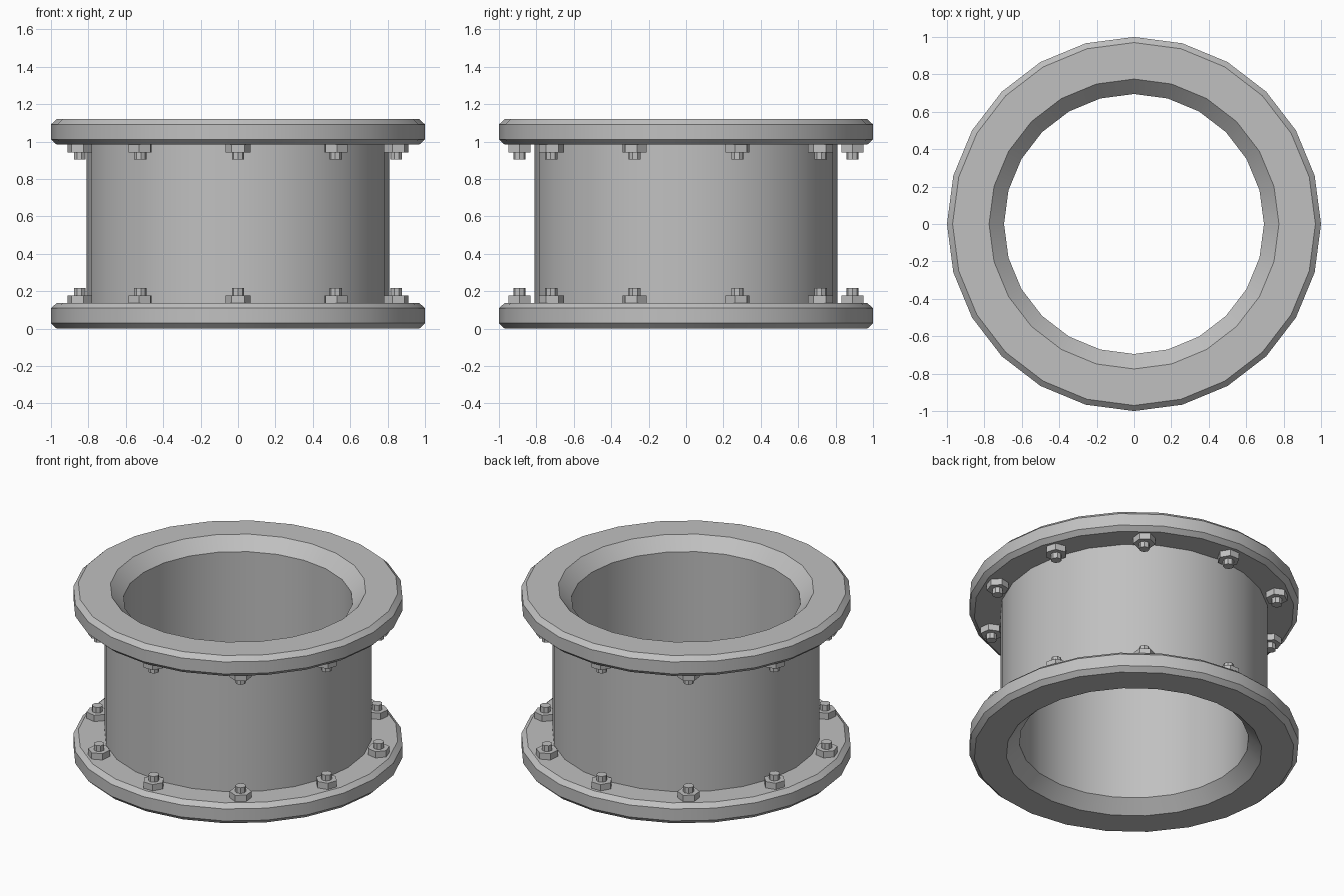
import bpy, bmesh, math
from mathutils import Matrix

HEIGHT = 1.12
SIDES = 24
BOLTS = 10
FLANGE = 0.136   # flange thickness
BORE, WALL, RING = 0.695, 0.81, 0.89

cube = bpy.data.objects.get("Cube")
if cube:
    bpy.data.objects.remove(cube, do_unlink=True)

steel = bpy.data.materials.new("grey steel")
steel.use_nodes = True
grey = (0.53, 0.53, 0.53, 1)
steel.diffuse_color = grey
steel.node_tree.nodes["Principled BSDF"].inputs["Base Color"].default_value = grey


def finish(bm, name):
    """Turn a bmesh into a shaded, coloured object."""
    bmesh.ops.recalc_face_normals(bm, faces=bm.faces)
    mesh = bpy.data.meshes.new(name)
    bm.to_mesh(mesh)
    bm.free()
    mesh.materials.append(steel)
    obj = bpy.data.objects.new(name, mesh)
    bpy.context.collection.objects.link(obj)
    bpy.ops.object.select_all(action="DESELECT")
    obj.select_set(True)
    bpy.context.view_layer.objects.active = obj
    bpy.ops.object.shade_smooth_by_angle(angle=math.radians(30))
    return obj


def lathe(name, profile):
    """Revolve a closed (radius, z) profile around the z axis."""
    bm = bmesh.new()
    rings = []
    for i in range(SIDES):
        a = math.tau * i / SIDES
        rings.append([bm.verts.new((r * math.cos(a), r * math.sin(a), z))
                      for r, z in profile])
    n = len(profile)
    for i in range(SIDES):
        p, q = rings[i], rings[(i + 1) % SIDES]
        for j in range(n):
            k = (j + 1) % n
            bm.faces.new((p[j], q[j], q[k], p[k]))
    return finish(bm, name)


def prism(name, sides, radius, low, high, angle, flip):
    """Upright prism on the bolt circle, one corner along the tangent."""
    bm = bmesh.new()
    bmesh.ops.create_cone(bm, cap_ends=True, segments=sides, radius1=radius,
                          radius2=radius, depth=high - low)
    z = (low + high) / 2
    place = (Matrix.Rotation(angle, 4, "Z")
             @ Matrix.Translation((0, -RING, HEIGHT - z if flip else z))
             @ Matrix.Rotation(math.pi / 2, 4, "Z"))
    # cone corners start on +y, so the quarter turn puts one on the tangent
    bm.transform(place)
    return finish(bm, name)


# Pipe wall between the flanges
lathe("pipe_body", [(BORE, FLANGE), (WALL, FLANGE),
                    (WALL, HEIGHT - FLANGE), (BORE, HEIGHT - FLANGE)])

# Chamfered flange with a flared mouth
flange_profile = [(0.775, 0), (0.97, 0), (1, 0.029), (1, FLANGE - 0.027),
                  (0.97, FLANGE), (BORE, FLANGE), (BORE, 0.08)]

for side, flip in (("lower", False), ("upper", True)):
    lathe(side + "_flange",
          [(r, HEIGHT - z if flip else z) for r, z in flange_profile])
    # Hex nuts with bolt ends on the inner face of the flange
    for i in range(BOLTS):
        a = math.tau * i / BOLTS
        prism(side + "_nut", 6, 0.067, FLANGE - 0.01, 0.178, a, flip)
        prism(side + "_bolt_end", 8, 0.033, 0.17, 0.216, a, flip)
